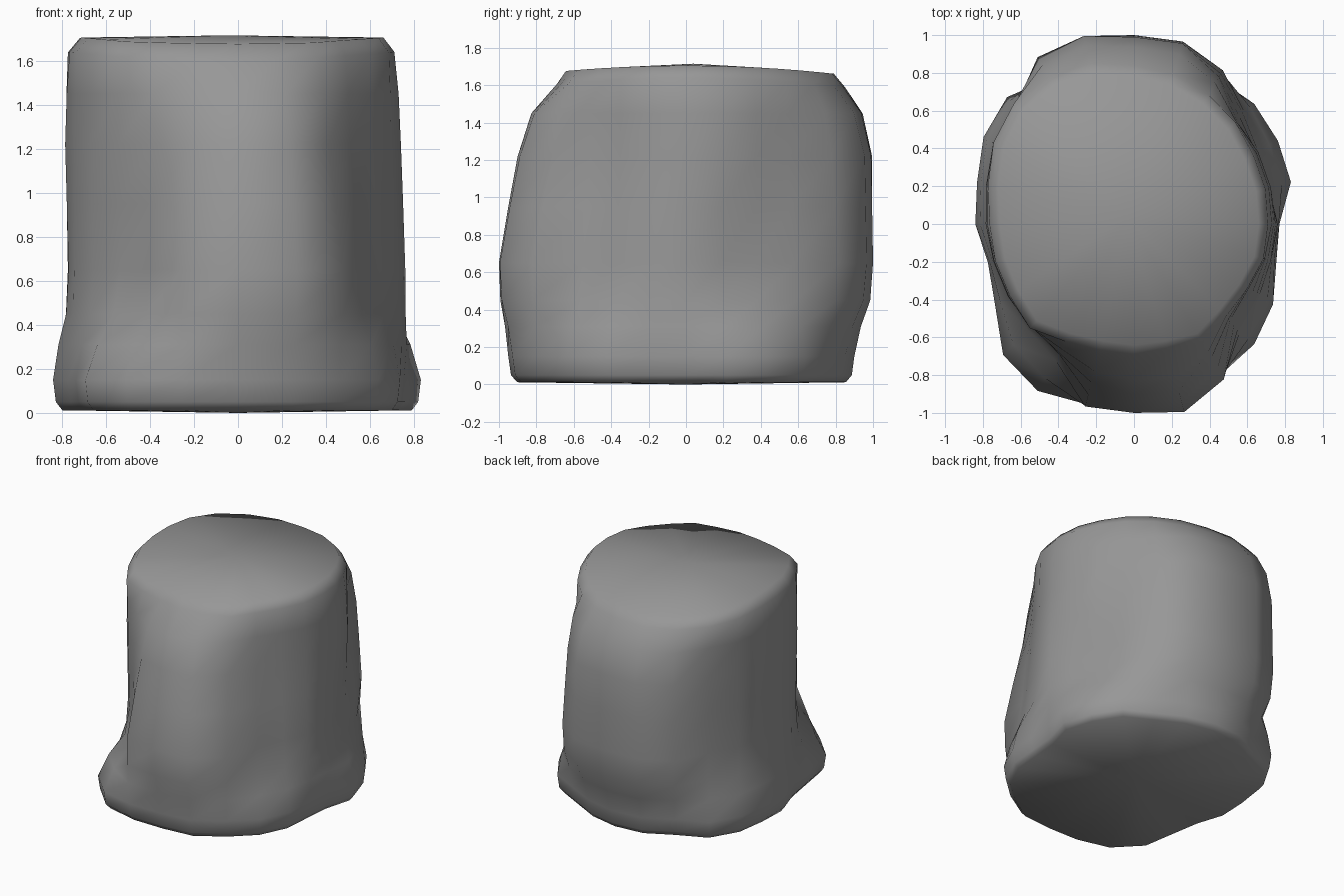
import bpy, bmesh
from math import sin, cos, tau

if "Cube" in bpy.data.objects:
    bpy.data.objects.remove(bpy.data.objects["Cube"])

# Radii of the stump outline every 15 degrees (counter-clockwise from +x)
ROOTS = [.77, .86, .88, .90, .86, .88, .90, .91, .89, .95, .92, .86,
         .84, .80, .85, .98, 1.02, .98, .95, .96, .92, .90, .85, .78]
WAIST = [.76, .72, .74, .82, .94, 1.0, 1.0, 1.03, 1.02, .88, .86, .80,
         .77, .77, .76, .76, .80, 1.0, 1.0, 1.03, .95, .78, .75, .75]
UPPER = [.74, .75, .76, .77, .90, .99, .99, 1.03, 1.01, .89, .86, .81,
         .785, .77, .77, .77, .79, .87, .90, .92, .82, .72, .70, .72]
RIM = [.71, .72, .73, .76, .79, .82, .84, .88, .90, .90, .86, .80,
       .765, .76, .76, .78, .72, .69, .69, .69, .72, .69, .69, .71]
N = len(RIM)


def mix(a, b, t):
    return [p + (q - p) * t for p, q in zip(a, b)]


def scaled(a, s):
    return [p * s for p in a]


# Rings from the ground up
rings = [(0.012, scaled(ROOTS, .95)), (0.05, scaled(ROOTS, .985)), (0.15, ROOTS),
         (0.31, mix(ROOTS, WAIST, .35)), (0.45, mix(ROOTS, WAIST, .85)), (0.65, WAIST),
         (0.95, mix(WAIST, UPPER, .5)), (1.22, UPPER), (1.45, mix(UPPER, RIM, .35)),
         (1.64, RIM), (1.705, scaled(RIM, .93))]

bm = bmesh.new()
loops = []
for i, (z, radii) in enumerate(rings):
    loop = []
    for k, r in enumerate(radii):
        x, y = r * cos(tau * k / N), r * sin(tau * k / N)
        drop = .07 * y * y if i >= len(rings) - 2 else 0   # cut dips front and back
        loop.append(bm.verts.new((x, y, z - drop)))
    loops.append(loop)

# Bark wall and worn top edge
for a, b in zip(loops, loops[1:]):
    for k in range(N):
        j = (k + 1) % N
        bm.faces.new((a[k], a[j], b[j], b[k]))

# Cut top and underside
top = bm.verts.new((-.04, .04, 1.715))
base = bm.verts.new((0, 0, 0))
for k in range(N):
    j = (k + 1) % N
    bm.faces.new((loops[-1][k], loops[-1][j], top))
    bm.faces.new((loops[0][j], loops[0][k], base))

bmesh.ops.recalc_face_normals(bm, faces=bm.faces)
mesh = bpy.data.meshes.new("stump")
bm.to_mesh(mesh)
bm.free()
stump = bpy.data.objects.new("stump", mesh)
bpy.context.collection.objects.link(stump)

# Dark grey surface
mat = bpy.data.materials.new("dark_grey")
mat.diffuse_color = (.31, .31, .31, 1)
mat.use_nodes = True
mat.node_tree.nodes["Principled BSDF"].inputs["Base Color"].default_value = mat.diffuse_color
mesh.materials.append(mat)

bpy.context.view_layer.objects.active = stump
stump.select_set(True)
bpy.ops.object.shade_smooth_by_angle(angle=1.0)
